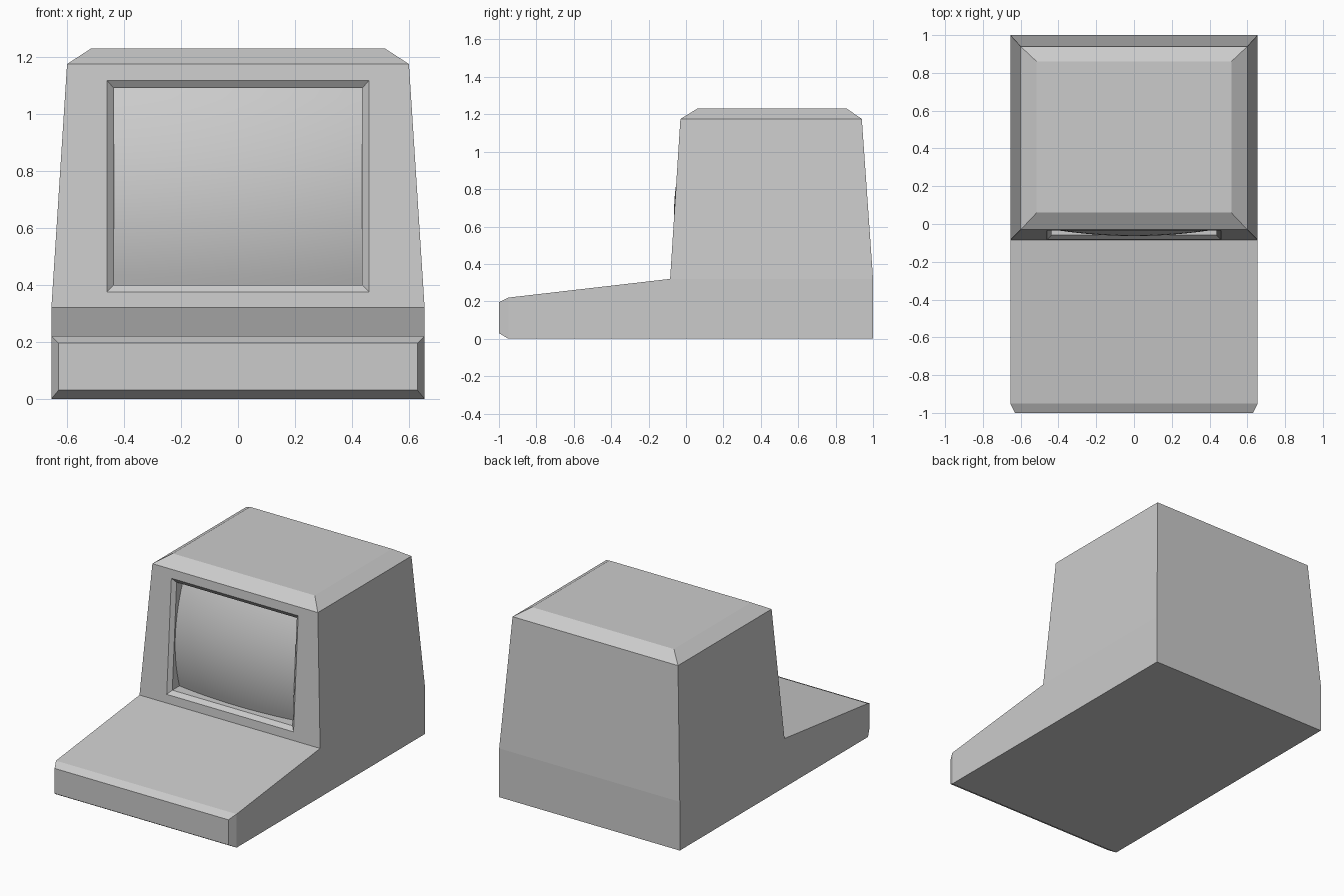
import bpy, bmesh

if "Cube" in bpy.data.objects:
    bpy.data.objects.remove(bpy.data.objects["Cube"])


def finish(name, bm):
    bmesh.ops.remove_doubles(bm, verts=bm.verts, dist=0.0005)
    bmesh.ops.recalc_face_normals(bm, faces=bm.faces)
    mesh = bpy.data.meshes.new(name)
    bm.to_mesh(mesh)
    bm.free()
    obj = bpy.data.objects.new(name, mesh)
    bpy.context.collection.objects.link(obj)
    return obj


def face(bm, points):
    bm.faces.new([bm.verts.new(p) for p in points])


def loft(bm, loops, skip=()):
    for k, (a, b) in enumerate(zip(loops, loops[1:])):
        for i in range(len(a)):
            if (k, i) not in skip:
                j = (i + 1) % len(a)
                face(bm, (a[i], a[j], b[j], b[i]))


def level(x, y0, y1, z):
    return [(-x, y0, z), (x, y0, z), (x, y1, z), (-x, y1, z)]


def front_y(z):
    """Depth of the sloping monitor front at height z."""
    return -0.085 + 0.055 * (z - 0.32) / 0.855


def front_loop(x, z0, z1, depth):
    return [(sx, front_y(z) + depth, z)
            for sx, z in ((-x, z0), (x, z0), (x, z1), (-x, z1))]


# Keyboard base: side profile swept across the width, with a bevelled nose
bm = bmesh.new()
W = 0.655
profile = [(-0.95, 0.22), (-0.95, 0), (1, 0), (1, 0.32), (-0.085, 0.32)]
sides = [[(x, y, z) for y, z in profile] for x in (-W, W)]
loft(bm, sides, skip={(0, 0), (0, 3)})
for side in sides:
    face(bm, side)
nose = [[(-x, y, z0), (x, y, z0), (x, y, z1), (-x, y, z1)]
        for x, y, z0, z1 in ((W, -0.95, 0, 0.22), (0.63, -1, 0.03, 0.195))]
loft(bm, nose)
face(bm, nose[1])

# Monitor: tapered shell with a chamfered top, front panel left open
tiers = [level(W, -0.085, 1, 0.32), level(0.6, -0.03, 0.94, 1.175),
         level(0.515, 0.06, 0.86, 1.23)]
loft(bm, tiers, skip={(0, 0)})
face(bm, tiers[2])

# Bezel and recess around the screen
outer = [tiers[0][0], tiers[0][1], tiers[1][1], tiers[1][0]]
loft(bm, [outer, front_loop(0.46, 0.375, 1.118, 0),
          front_loop(0.436, 0.4, 1.09, 0.022),
          front_loop(0.436, 0.4, 1.09, 0.105)])
finish("housing", bm)

# Screen: patch bulging in both directions
bm = bmesh.new()
N = 20
grid = []
for r in range(N + 1):
    v = 2 * r / N - 1
    row = []
    for c in range(N + 1):
        u = 2 * c / N - 1
        z = 0.745 + 0.345 * v
        y = front_y(z) - 0.004 + 0.035 * u * u + 0.065 * v * v
        row.append(bm.verts.new((0.436 * u, y, z)))
    grid.append(row)
for r in range(N):
    for c in range(N):
        f = bm.faces.new((grid[r][c], grid[r][c + 1],
                          grid[r + 1][c + 1], grid[r + 1][c]))
        f.smooth = True
screen = finish("screen", bm)
for p in screen.data.polygons:
    if p.normal.y > 0:
        p.flip()
